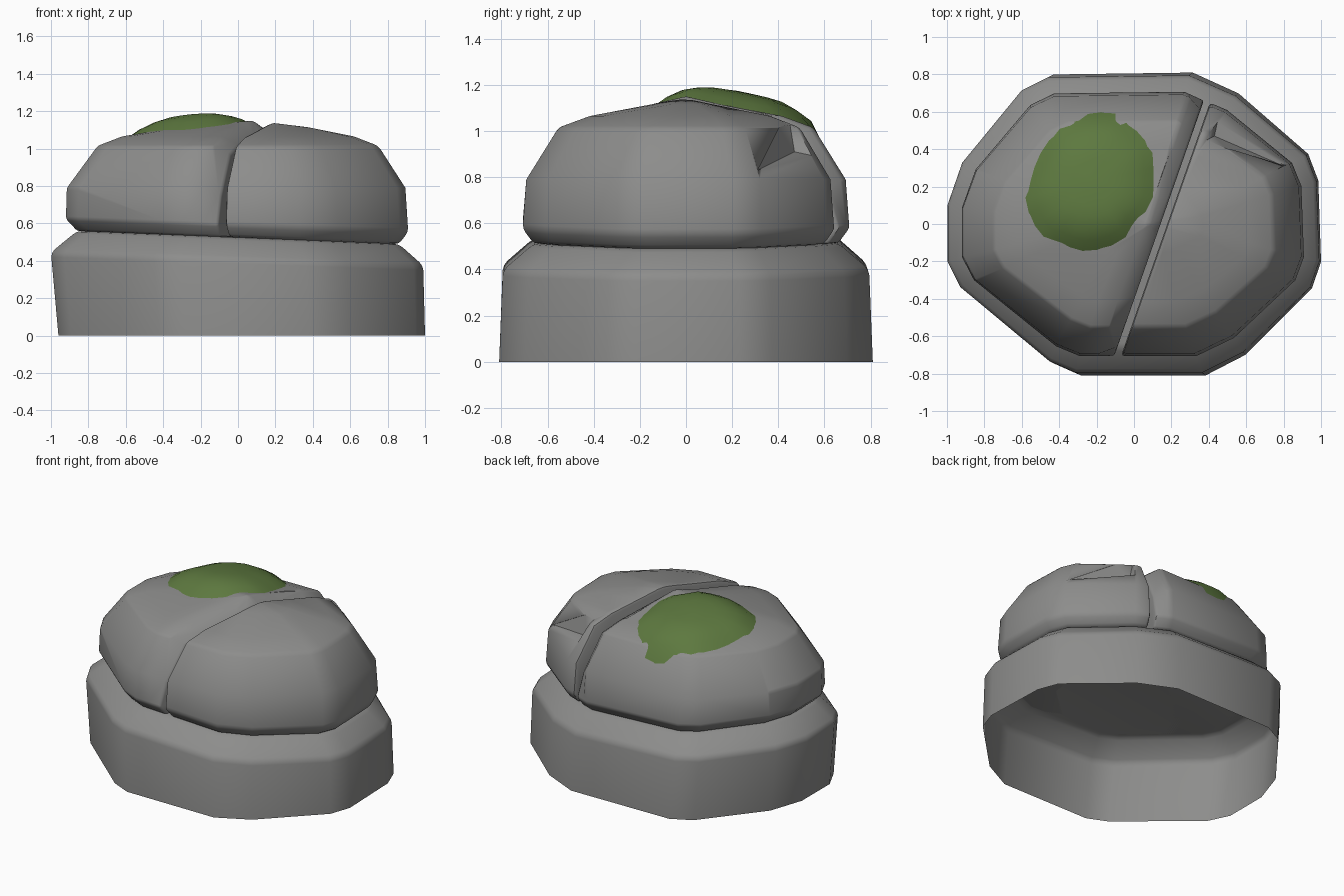
import bpy, bmesh, math, random
from mathutils import Vector
from mathutils.bvhtree import BVHTree

random.seed(4)
if "Cube" in bpy.data.objects:
    bpy.data.objects.remove(bpy.data.objects["Cube"])


def material(name, color):
    m = bpy.data.materials.new(name)
    m.use_nodes = True
    m.diffuse_color = (*color, 1)
    m.node_tree.nodes["Principled BSDF"].inputs["Base Color"].default_value = (*color, 1)
    return m


stone = material("grey stone", (0.265, 0.265, 0.26))
moss = material("moss green", (0.11, 0.19, 0.05))

# Chamfered octagon shared by every stone layer
OUTLINE = [(-1, -.2), (-.93, -.34), (-.45, -.74), (-.31, -.8), (.37, -.8), (.59, -.69),
           (.95, -.34), (1, -.2), (.985, .23), (.93, .37), (.55, .69), (.3, .8),
           (-.46, .79), (-.6, .72), (-.92, .33), (-1, .1)]
TILT = -0.035


def loft(rings, peak=None, floor=False):
    """Stack scaled outlines: each ring is (x scale, y scale, height, tilt, x shift)."""
    bm = bmesh.new()
    layers = []
    for sx, sy, z, tilt, shift in rings:
        layers.append([bm.verts.new((x * sx + shift, y * sy, z + tilt * x))
                       for x, y in OUTLINE])
    n = len(OUTLINE)
    for low, high in zip(layers, layers[1:]):
        for i in range(n):
            j = (i + 1) % n
            bm.faces.new((low[i], low[j], high[j], high[i]))
    if floor:
        bm.faces.new(layers[0][::-1])
    if peak:
        top = bm.verts.new(peak)
        for i in range(n):
            bm.faces.new((layers[-1][i], layers[-1][(i + 1) % n], top))
    else:
        bm.faces.new(layers[-1])
    bm.normal_update()
    return bm


def finish(bm, name, mat, soften=0.0, angle=40):
    bmesh.ops.recalc_face_normals(bm, faces=bm.faces)
    bm.normal_update()
    if soften:
        edges = [e for e in bm.edges if len(e.link_faces) == 2
                 and e.calc_face_angle(0) > math.radians(32)]
        bmesh.ops.bevel(bm, geom=edges, offset=soften, segments=2, profile=0.5,
                        affect='EDGES', clamp_overlap=True)
    me = bpy.data.meshes.new(name)
    bm.to_mesh(me)
    bm.free()
    me.materials.append(mat)
    ob = bpy.data.objects.new(name, me)
    bpy.context.collection.objects.link(ob)
    bpy.ops.object.select_all(action='DESELECT')
    ob.select_set(True)
    bpy.context.view_layer.objects.active = ob
    bpy.ops.object.shade_smooth_by_angle(angle=math.radians(angle))
    return ob


# Hollow base slab, open underneath
base = loft([(.98, 1.012, 0, 0, .02), (.995, .992, .41, TILT, -.005),
             (.86, .825, .525, TILT, 0)])
finish(base, "base_stone", stone, .025)

# Upper dome, split into two boulders along a slanted crack
DOME = [(.86, .825, .525, TILT, 0), (.915, .885, .59, TILT, -.005), (.905, .865, .79, 0, -.01),
        (.75, .69, 1.015, 0, 0), (.62, .52, 1.065, 0, 0), (.35, .19, 1.115, 0, .02)]
along = Vector((.47, 1.34, 0)).normalized()
across = Vector((along.y, -along.x, 0))
crack = Vector((.16, 0, 0))


def boulder(side, gap):
    bm = loft(DOME, (.08, 0, 1.15), True)
    cut = crack + across * gap * side
    geom = bm.verts[:] + bm.edges[:] + bm.faces[:]
    res = bmesh.ops.bisect_plane(bm, geom=geom, plane_co=cut, plane_no=across * -side,
                                 clear_outer=True)
    rim = [e for e in res['geom_cut'] if isinstance(e, bmesh.types.BMEdge)]
    bmesh.ops.contextual_create(bm, geom=rim)
    return bm, cut


right, _ = boulder(1, .017)
right_ob = finish(right, "right_boulder", stone, .02)

# The left boulder slopes down towards the crack
left, cut = boulder(-1, .017)
geom = left.verts[:] + left.edges[:] + left.faces[:]
bmesh.ops.bisect_plane(left, geom=geom, plane_co=cut - across * .08, plane_no=across)
for v in left.verts:
    if abs((v.co - cut).dot(across)) < .001 and v.co.z > .75:
        v.co.z -= .045
        reach = (v.co - crack).dot(along)
        if abs(reach) > .3:
            v.co -= along * math.copysign(.035, reach)
left_ob = finish(left, "left_boulder", stone, .018)

# Chipped notch at the back of the right boulder
chip = bmesh.new()
opening = [Vector(p) for p in ((.80, .31, .83), (.37, .44, 1.09), (.46, .61, .88))]
outward = Vector((.3, .25, .25))
for p in opening:
    chip.verts.new(p)
    chip.verts.new(p + outward)
chip.verts.new((.43, .47, .91))
bmesh.ops.convex_hull(chip, input=chip.verts[:])
chip_ob = finish(chip, "chip_cutter", stone)
chip_ob.hide_render = True
chip_ob.hide_viewport = True
notch = right_ob.modifiers.new("chip", 'BOOLEAN')
notch.object = chip_ob
notch.operation = 'DIFFERENCE'
notch.solver = 'EXACT'

# Moss cushion draped over the left boulder
surface = bmesh.new()
surface.from_mesh(left_ob.data)
tree = BVHTree.FromBMesh(surface)
patch = bmesh.new()
COUNT, RINGS = 28, 6
radii = [random.uniform(.95, 1.05) for _ in range(COUNT)]


def drape(x, y, lift):
    hit = tree.ray_cast(Vector((x, y, 3)), Vector((0, 0, -1)))[0]
    return patch.verts.new((x, y, (hit.z if hit else 1.05) + lift))


middle = Vector((-.225, .225, 0))
hub = drape(middle.x, middle.y, .075)
previous = None
for r in range(1, RINGS + 1):
    t = r / RINGS
    ring = []
    for i in range(COUNT):
        a = math.tau * i / COUNT
        # Slightly egg-shaped, leaning along the crack
        reach = radii[i] * t
        x = middle.x + reach * (.345 * math.cos(a) + .05 * math.sin(a))
        y = middle.y + reach * .37 * math.sin(a)
        ring.append(drape(x, y, .075 * (1 - t ** 3) - .003))
    for i in range(COUNT):
        j = (i + 1) % COUNT
        if previous:
            patch.faces.new((previous[i], ring[i], ring[j], previous[j]))
        else:
            patch.faces.new((hub, ring[i], ring[j]))
    previous = ring
surface.free()
finish(patch, "moss_patch", moss, 0, 60)
